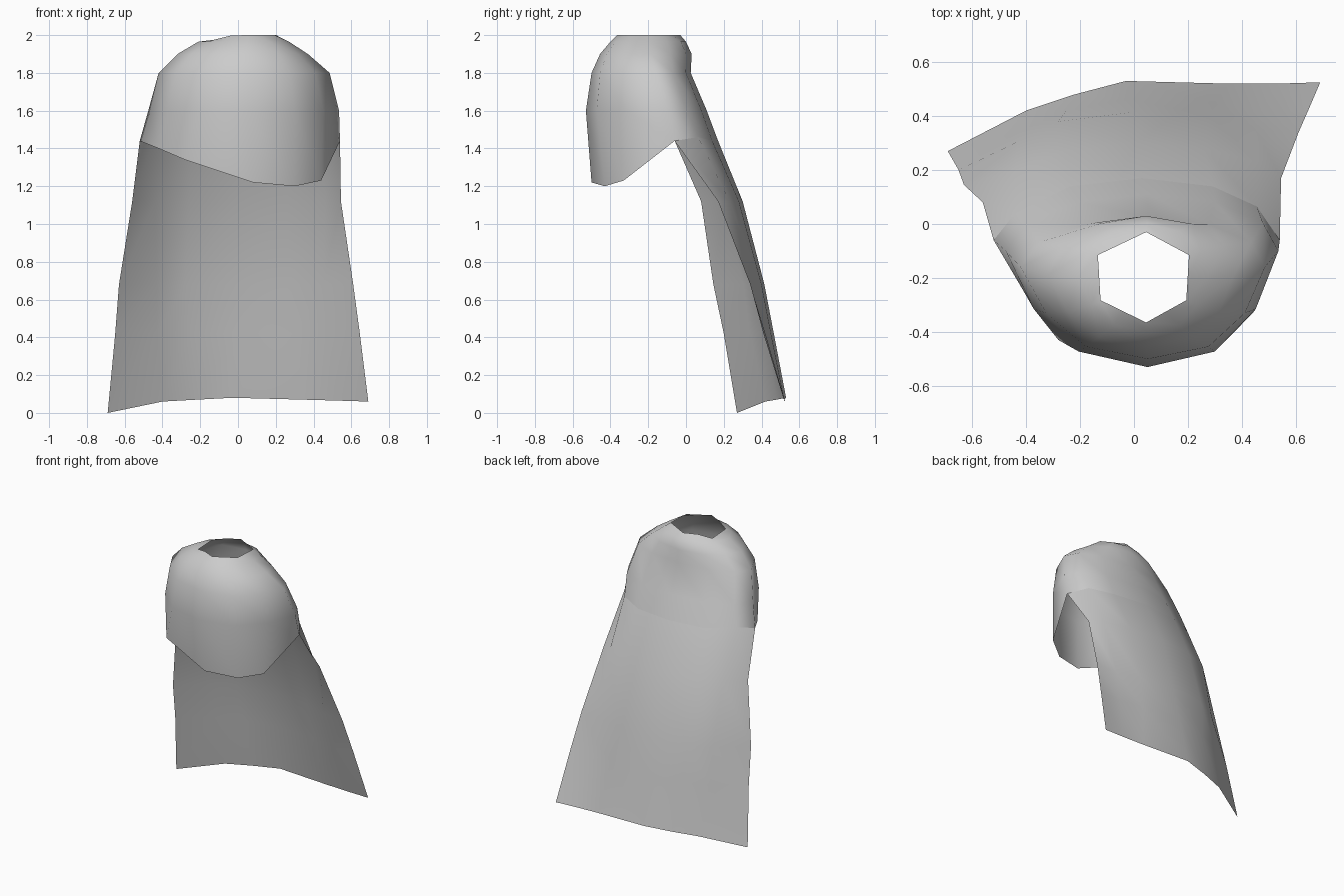
import bpy
from math import sin, cos, radians

if "Cube" in bpy.data.objects:
    bpy.data.objects.remove(bpy.data.objects["Cube"])

COLS = 12  # columns around: 0 right, 3 back, 6 left, 9 front


def ring_point(ring, i):
    z, left, right, front, back, yc = ring
    a = radians(i * 360 / COLS)
    cx = (left + right) / 2 + 0.02 * abs(sin(a))
    ry = back - yc if sin(a) > 0 else yc - front
    squeeze = 0.94 if i in (7, 11) else 1.0  # flatter front corners
    return (cx + (right - left) / 2 * cos(a) * squeeze, yc + ry * sin(a), z)


def make_sheet(name, rows, closed):
    verts = [p for row in rows for p in row]
    n = len(rows[0])
    faces = []
    for r in range(len(rows) - 1):
        for c in range(n if closed else n - 1):
            d = (c + 1) % n
            faces.append((r * n + c, (r + 1) * n + c, (r + 1) * n + d, r * n + d))
    mesh = bpy.data.meshes.new(name)
    mesh.from_pydata(verts, [], faces)
    mesh.polygons.foreach_set("use_smooth", [True] * len(faces))
    mesh.update()
    obj = bpy.data.objects.new(name, mesh)
    bpy.context.collection.objects.link(obj)
    return obj


# Shoulder mantle: z, left, right, front, back, y of widest point
rings = [
    (2.00, -0.17, 0.22, -0.365, -0.03, -0.20),
    (1.965, -0.21, 0.27, -0.40, 0.00, -0.20),
    (1.90, -0.32, 0.37, -0.455, 0.03, -0.19),
    (1.80, -0.42, 0.485, -0.50, 0.025, -0.16),
    (1.60, -0.475, 0.535, -0.53, 0.11, -0.10),
]
rows = [[ring_point(r, i) for i in range(COLS)] for r in rings]

# Six-sided neck opening, dipping slightly on the left
neck = rows[0]
for i in range(0, COLS, 2):
    neck[i] = tuple((p + q) / 2 for p, q in zip(neck[i - 1], neck[i + 1]))
rows[0] = [(x, y, z + min(0, x + 0.03) * 0.25) for x, y, z in neck]

# Slanting front hem; the back half, pinched at the shoulders, runs into the cape
back_hem = [ring_point((1.44, -0.52, 0.54, -0.5, 0.17, -0.06), i) for i in range(7)]
back_hem[1] = (0.455, 0.065, 1.46)
back_hem[5] = (-0.44, 0.04, 1.46)
front_hem = [(-0.42, -0.23, 1.40), (-0.28, -0.43, 1.34), (0.08, -0.50, 1.22),
             (0.30, -0.43, 1.20), (0.44, -0.33, 1.23)]
rows.append(back_hem + front_hem)
make_sheet("shoulder_mantle", rows, True)

# Hanging cape, right edge to left edge, with creases beside both margins
levels = [
    (1.12, [(0.545, 0.17), (0.46, 0.23), (0.26, 0.28), (0, 0.30),
            (-0.26, 0.27), (-0.44, 0.20), (-0.56, 0.08)]),
    (0.68, [(0.61, 0.34), (0.45, 0.35), (0.28, 0.40), (0, 0.415),
            (-0.28, 0.38), (-0.43, 0.305), (-0.63, 0.145)]),
    (0.42, [(0.645, 0.42), (0.47, 0.41), (0.30, 0.45), (-0.02, 0.465),
            (-0.25, 0.42), (-0.43, 0.34), (-0.65, 0.20)]),
]
cape = [back_hem] + [[(x, y, z) for x, y in pts] for z, pts in levels]
cape.append([(0.69, 0.525, 0.06), (0.53, 0.52, 0.065), (0.35, 0.52, 0.07),
             (-0.03, 0.53, 0.08), (-0.22, 0.48, 0.07), (-0.40, 0.42, 0.06),
             (-0.69, 0.27, 0.0)])
make_sheet("back_cape", cape, False)
